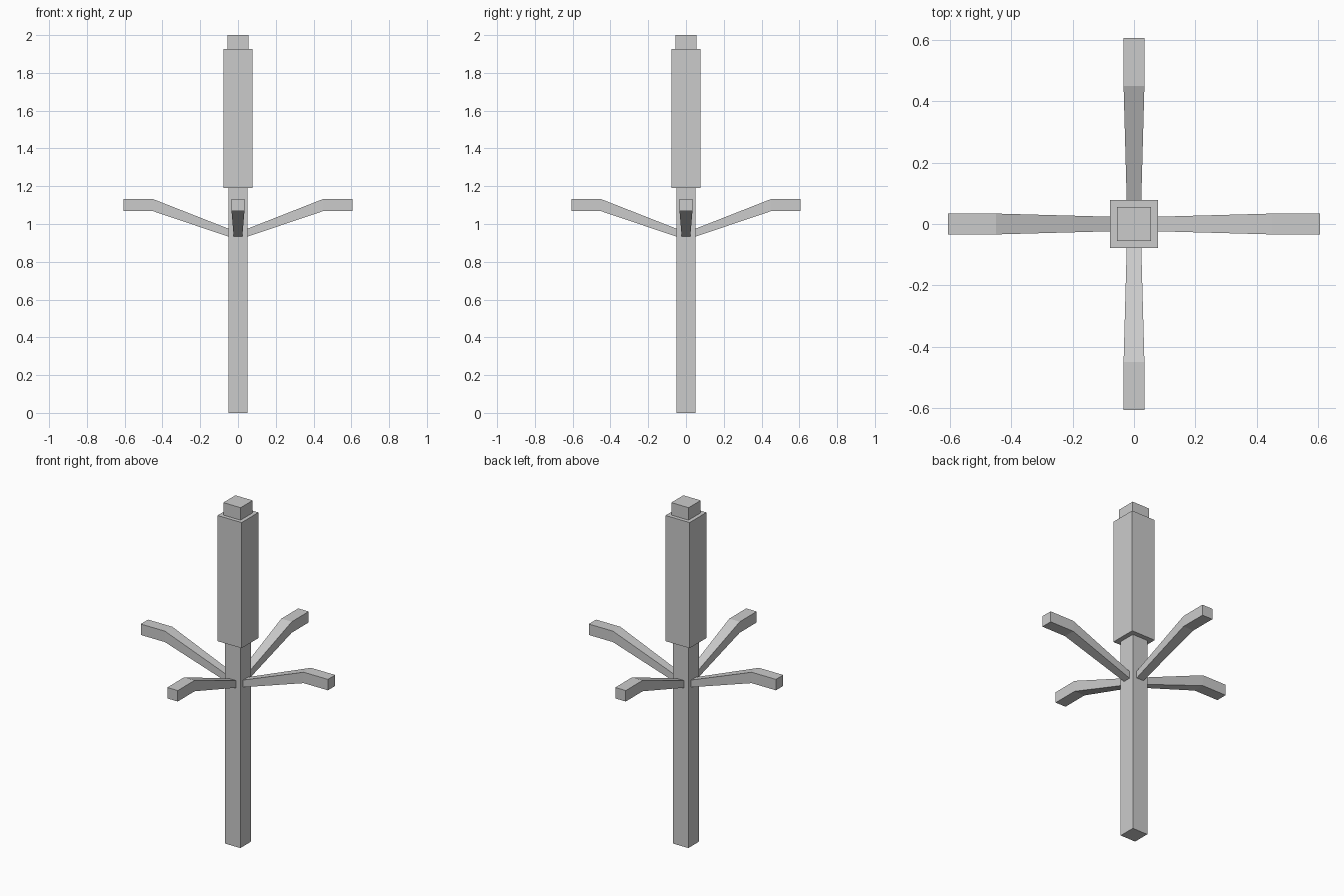
import bpy, bmesh, math
from mathutils import Matrix

if "Cube" in bpy.data.objects:
    bpy.data.objects.remove(bpy.data.objects["Cube"])


def loft(name, rings, axis_rot=0.0):
    """Join successive four-point rings into a closed solid, turned about z."""
    bm = bmesh.new()
    loops = [[bm.verts.new(p) for p in ring] for ring in rings]
    for a, b in zip(loops, loops[1:]):
        for i in range(4):
            j = (i + 1) % 4
            bm.faces.new((a[i], a[j], b[j], b[i]))
    bm.faces.new(loops[0])
    bm.faces.new(loops[-1])
    bmesh.ops.recalc_face_normals(bm, faces=bm.faces)
    bm.transform(Matrix.Rotation(axis_rot, 4, 'Z'))
    mesh = bpy.data.meshes.new(name)
    bm.to_mesh(mesh)
    bm.free()
    obj = bpy.data.objects.new(name, mesh)
    bpy.context.collection.objects.link(obj)
    return obj


def square_post(name, h, z0, z1):
    return loft(name, [[(-h, -h, z), (h, -h, z), (h, h, z), (-h, h, z)] for z in (z0, z1)])


# Central column: pole, thick head and small cap
square_post("pole", 0.05, 0.0, 1.19)
square_post("head", 0.078, 1.19, 1.927)
square_post("cap", 0.056, 1.927, 2.0)

# Four rising, widening arms with level tips: (distance, bottom, top, half width)
sections = [(0.05, 0.933, 0.975, 0.023), (0.45, 1.068, 1.132, 0.034), (0.607, 1.068, 1.132, 0.034)]
rings = [[(x, -w, lo), (x, w, lo), (x, w, hi), (x, -w, hi)] for x, lo, hi, w in sections]
for k, side in enumerate(("right", "back", "left", "front")):
    loft(side + "_arm", rings, k * math.pi / 2)
